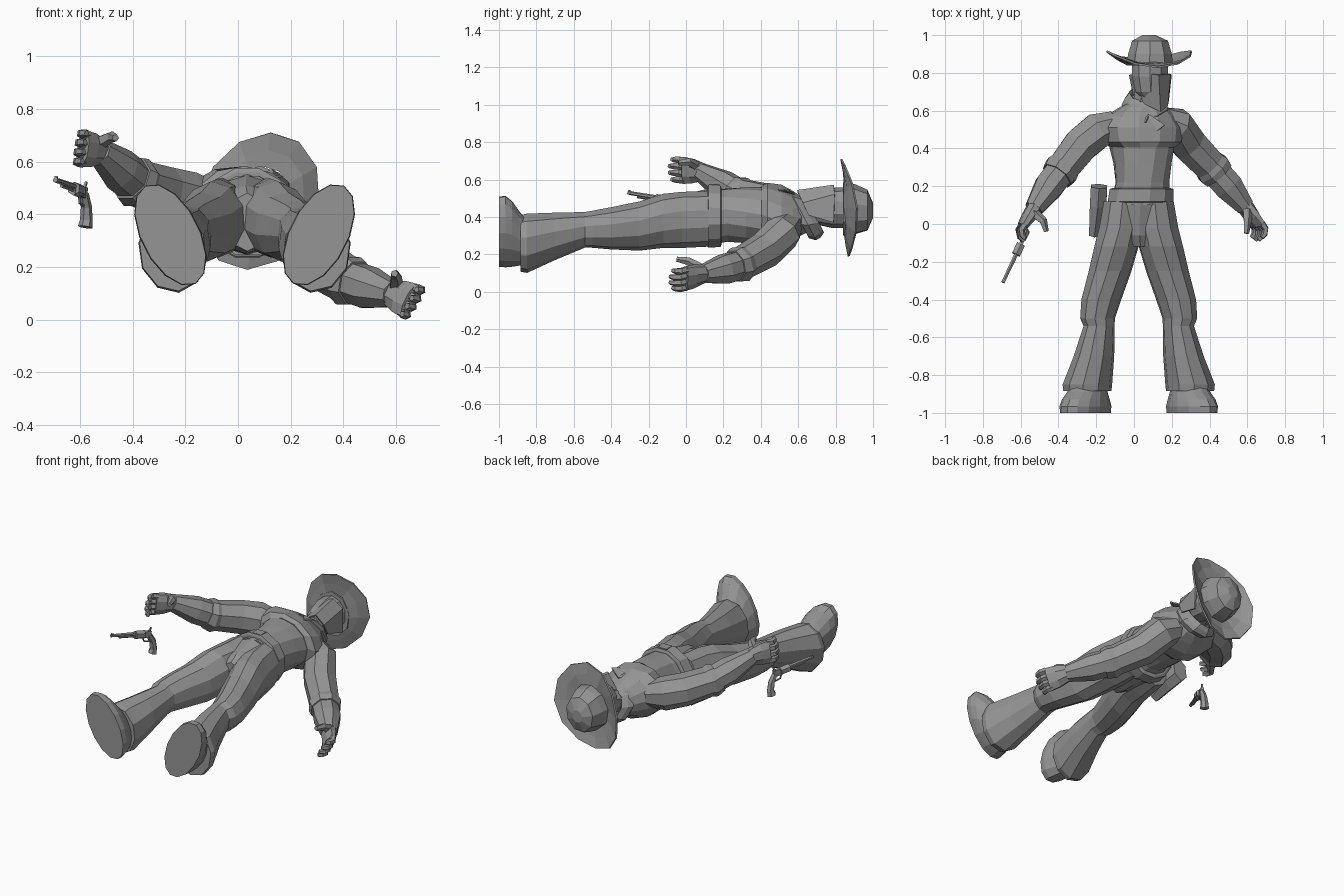
import bpy, bmesh, math
from mathutils import Vector as V

if "Cube" in bpy.data.objects:
    bpy.data.objects.remove(bpy.data.objects["Cube"])

grey = bpy.data.materials.new("plain grey")
grey.use_nodes = True
COLOUR = (0.3, 0.3, 0.3, 1)
grey.diffuse_color = COLOUR
grey.node_tree.nodes["Principled BSDF"].inputs["Base Color"].default_value = COLOUR


def loft(name, rings, caps=True, closed=True, thick=0):
    """Skin a list of point rings into one flat-shaded part."""
    bm = bmesh.new()
    rows = [[bm.verts.new(p) for p in r] for r in rings]
    n = len(rows[0])
    for a, b in zip(rows, rows[1:]):
        for i in range(n if closed else n - 1):
            j = (i + 1) % n
            bm.faces.new((a[i], a[j], b[j], b[i]))
    if caps:
        bm.faces.new(rows[0])
        bm.faces.new(rows[-1])
    bmesh.ops.recalc_face_normals(bm, faces=bm.faces)
    me = bpy.data.meshes.new(name)
    bm.to_mesh(me)
    bm.free()
    me.materials.append(grey)
    ob = bpy.data.objects.new(name, me)
    bpy.context.collection.objects.link(ob)
    if thick:
        mod = ob.modifiers.new("thickness", "SOLIDIFY")
        mod.thickness, mod.offset = thick, 0
    return ob


def ring(c, u, v, n):
    angles = [math.tau * (i + 0.5) / n for i in range(n)]
    return [c + u * math.cos(a) + v * math.sin(a) for a in angles]


def body(name, sections, n=10, **kw):
    """Sections across y: (y, x, z, half width, half depth, twist in degrees)."""
    rings = []
    for y, x, z, rx, rz, twist in sections:
        t = math.radians(twist)
        u, v = V((math.cos(t), 0, -math.sin(t))), V((math.sin(t), 0, math.cos(t)))
        rings.append(ring(V((x, y, z)), u * rx, v * rz, n))
    return loft(name, rings, **kw)


def tube(name, pts, radii, ref, n=6):
    """Tube along a path; radii are numbers or (across, along ref) pairs."""
    pts, rings = [V(p) for p in pts], []
    for i, p in enumerate(pts):
        t = (pts[min(i + 1, len(pts) - 1)] - pts[max(i - 1, 0)]).normalized()
        u = t.cross(V(ref)).normalized()
        v = u.cross(t)
        r = radii[i] if isinstance(radii[i], tuple) else (radii[i],) * 2
        rings.append(ring(p, u * r[0], v * r[1], n))
    return loft(name, rings)


# Torso, chest overhang, seat and belt
body("shirt_waist", [(.1, .035, .395, .165, .155, 0),
                     (.22, .045, .41, .145, .145, 3), (.32, .045, .41, .155, .15, 8),
                     (.44, .04, .41, .18, .15, 14)], 12)
body("chest", [(.405, .045, .41, .17, .155, 12), (.435, .04, .41, .215, .17, 15),
               (.51, .03, .41, .235, .157, 20), (.57, .035, .41, .195, .125, 20),
               (.62, .05, .405, .125, .1, 14), (.65, .06, .4, .08, .08, 8)], 12)
body("trouser_seat", [(-.12, .035, .37, .07, .11, 0), (-.06, .03, .38, .12, .13, 0),
                      (.03, .03, .39, .155, .14, 0), (.13, .035, .4, .165, .155, 0)], 10)
body("belt", [(.115, .035, .4, .17, .165, 0), (.12, .035, .405, .18, .175, 0),
              (.185, .04, .405, .175, .17, 0), (.19, .04, .405, .16, .155, 0)], 12)
body("buckle", [(.125, .045, .565, .045, .015, 0), (.18, .045, .565, .045, .015, 0)], 4)

# Trouser legs and boots, mirrored about the hips
MID = .025
LEG = [(.12, .085, .39, .105, .148, 0), (-.02, .1, .385, .115, .15, 0),
       (-.12, .118, .38, .12, .145, 4), (-.25, .152, .352, .115, .132, 6),
       (-.4, .198, .34, .107, .114, 8), (-.5, .218, .335, .093, .1, 8),
       (-.54, .21, .332, .083, .096, 8), (-.7, .237, .297, .108, .128, 8),
       (-.85, .272, .26, .132, .16, 8), (-.885, .272, .26, .128, .153, 8)]
BOOT = [(-1, .282, .322, .108, .208, 27), (-.965, .282, .322, .112, .21, 27),
        (-.93, .28, .31, .106, .192, 26), (-.89, .272, .285, .095, .155, 24),
        (-.86, .27, .27, .085, .13, 24)]
for side, s in (("left", 1), ("right", -1)):
    for part, secs, n in (("trouser_leg", LEG, 10), ("boot", BOOT, 14)):
        body(f"{side}_{part}", [(y, MID + s * x, z, rx, rz, s * t)
                                for y, x, z, rx, rz, t in secs], n)

# Holster hanging off the right hip
tube("holster", [(-.185, .2, .36), (-.19, .1, .345), (-.21, -.06, .31)],
     [(.05, .085), (.05, .08), (.032, .05)], (0, 0, 1), 6)

# Arms: sleeve, rolled cuff, forearm, hand
ARMS = {
    "right": dict(path=[(-.1, .53, .45), (-.19, .495, .465), (-.28, .42, .485), (-.385, .285, .52),
                        (-.45, .2, .57), (-.53, .08, .64)],
                  knuckle=(-.59, -.01, .65), row=(.15, 0, 1), curl=(.8, -.6, 0),
                  thumb=[(-.53, .06, .67), (-.48, .015, .695), (-.465, -.04, .69)]),
    "left": dict(path=[(.13, .55, .37), (.22, .52, .32), (.29, .425, .225), (.42, .29, .147),
                       (.5, .2, .12), (.59, .09, .095)],
                 knuckle=(.655, -.005, .07), row=(.5, 0, .85), curl=(-.8, -.7, .2),
                 thumb=[(.6, .07, .13), (.6, .01, .165), (.595, -.05, .175)]),
}
for side, a in ARMS.items():
    p = [V(q) for q in a["path"]]
    row, curl = V(a["row"]).normalized(), V(a["curl"]).normalized()
    tube(f"{side}_sleeve", p[:4], [.075, .102, .1, .09], (0, 0, 1), 8)
    tube(f"{side}_rolled_cuff", [p[2].lerp(p[3], .75), p[3], p[3].lerp(p[4], .35)],
         [.087, .101, .09], (0, 0, 1), 8)
    tube(f"{side}_forearm", p[3:], [.082, .083, .052], (0, 0, 1), 8)
    k = V(a["knuckle"])
    fwd = (k - p[5]).normalized()
    tube(f"{side}_palm", [p[5] - fwd * .02, p[5].lerp(k, .5), k],
         [(.045, .048), (.037, .07), (.027, .075)], row, 8)
    for i, finger in enumerate(("little", "ring", "middle", "index")):
        b = k + row * (i - 1.5) * .036 - fwd * .01
        length = .045 if i in (1, 2) else .038
        f1 = b + fwd * length * .9
        f2 = f1 + (fwd + curl).normalized() * length * .8
        f3 = f2 + (fwd * .2 + curl).normalized() * length * .6
        tube(f"{side}_{finger}_finger", [b, f1, f2, f3], [.02, .019, .017, .012], row, 5)
    tube(f"{side}_thumb", a["thumb"], [.028, .022, .014], (0, 0, 1), 5)

# Neck, head and face cloth
tube("neck", [(.05, .58, .4), (.075, .72, .43)], [.075, .07], (0, 0, 1), 8)
body("head", [(.66, .095, .46, .05, .05, 0), (.7, .088, .45, .085, .09, 0),
              (.78, .085, .45, .1, .108, 0), (.88, .083, .45, .1, .11, 0)], 10)
loft("face_cloth",
     [[(-.022, .79, .38), (.02, .8, .52), (.13, .79, .568), (.19, .795, .52), (.195, .79, .37)],
      [(0, .68, .4), (.05, .64, .48), (.14, .595, .54), (.175, .625, .475), (.18, .655, .41)]],
     caps=False, closed=False, thick=.01)

# Neck scarf with two loose ends
tilt = V((0, -.055, .1))
loft("neck_scarf", [ring(V((.06, y, .4)), V((r, 0, 0)), tilt * (r / .1), 9)
                    for y, r in ((.6, .11), (.63, .12), (.66, .105), (.69, .08))],
     caps=False, thick=.012)
KNOT = V((.075, .575, .525))
for i, (dx, dy) in enumerate(((-.03, -.05), (.07, -.065))):
    end, wide = KNOT + V((dx, dy, .02)), V((.02, .015, 0))
    loft(f"scarf_end_{i + 1}", [[KNOT - wide * .3, KNOT + wide * .3], [end - wide, end + wide]],
         caps=False, closed=False, thick=.008)

# Hat: bent brim and domed crown
HAT = V((.08, .85, .45))


def brim(r, bend, n=12):
    pts = []
    for i in range(n):
        c, s = math.cos(math.tau * i / n), math.sin(math.tau * i / n)
        pts.append(HAT + V((.225 * r * c + .045 * r * s,
                            bend * (.065 * c * c - .02 * s), .26 * r * s)))
    return pts


loft("hat_brim", [brim(.5, -.1), brim(.75, .35), brim(1, 1)], caps=False, thick=.01)
body("hat_crown", [(.84, .083, .44, .125, .145, 8), (.9, .085, .44, .117, .138, 8),
                   (.97, .085, .435, .096, .112, 8), (1, .08, .435, .035, .04, 8)], 9)

# Revolver floating beneath the right hand
B, D = V((-.42, -.89, .15)).normalized(), V((0, .15, -1)).normalized()
G = V((-.595, -.1, .495))
tube("gun_barrel", [G + B * .06, G + B * .235], [.012, .01], (0, 0, 1), 6)
tube("gun_ejector_rod", [G + B * .07 + D * .015, G + B * .18 + D * .015], [.007, .007], (0, 0, 1), 5)
tube("gun_sight", [G + B * .215 - D * .01, G + B * .23 - D * .01], [.004, .008], (0, 0, 1), 4)
tube("gun_cylinder", [G + B * .01 + D * .008, G + B * .07 + D * .008], [.026, .026], (0, 0, 1), 6)
tube("gun_frame", [G - B * .035 + D * .01, G + B * .075 + D * .01], [(.014, .03), (.014, .025)], (0, 0, 1), 4)
tube("gun_grip", [G - B * .025 + D * .015, G - B * .045 + D * .06, G - B * .045 + D * .11,
                  G - B * .035 + D * .14], [.018, .021, .024, .028], B, 6)
tube("gun_hammer", [G - B * .025 - D * .005, G - B * .045 - D * .035], [.007, .006], B, 4)
tube("gun_trigger_guard", [G + B * .02 + D * .03, G + B * .015 + D * .055, G - B * .02 + D * .06,
                           G - B * .035 + D * .045], [.005] * 4, (1, -.4, 0), 4)
